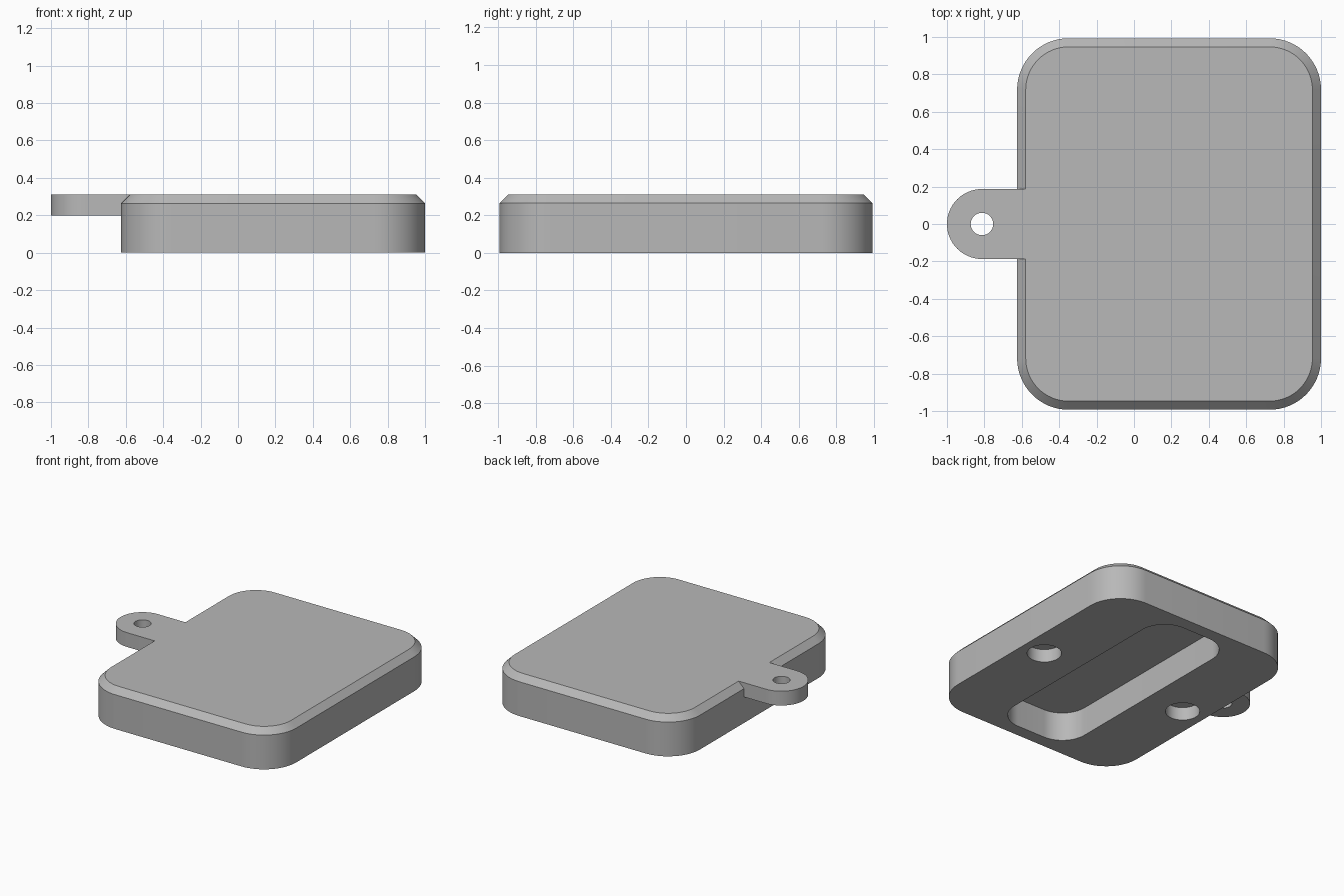
import bpy, bmesh
from math import sin, cos, pi, radians

cube = bpy.data.objects.get("Cube")
if cube:
    bpy.data.objects.remove(cube, do_unlink=True)

grey = bpy.data.materials.new("plain grey")
grey.use_nodes = True
colour = (0.48, 0.48, 0.48, 1)
grey.diffuse_color = colour
grey.node_tree.nodes["Principled BSDF"].inputs["Base Color"].default_value = colour


def arc(cx, cy, r, start, sweep, steps):
    return [(cx + r * cos(start + sweep * i / steps),
             cy + r * sin(start + sweep * i / steps)) for i in range(steps + 1)]


def rounded_rect(cx, cy, hx, hy, r):
    points = []
    for k, (sx, sy) in enumerate([(1, 1), (-1, 1), (-1, -1), (1, -1)]):
        points += arc(cx + sx * (hx - r), cy + sy * (hy - r), r, k * pi / 2, pi / 2, 16)
    return points


def circle(cx, cy, r):
    return arc(cx, cy, r, 0, 2 * pi, 48)[:-1]


def solid(name, rings):
    """Stack outlines (points, z) into a closed solid."""
    bm = bmesh.new()
    loops = [[bm.verts.new((x, y, z)) for x, y in pts] for pts, z in rings]
    bm.faces.new(loops[0][::-1])
    bm.faces.new(loops[-1])
    for low, high in zip(loops, loops[1:]):
        n = len(low)
        for i in range(n):
            j = (i + 1) % n
            bm.faces.new((low[i], low[j], high[j], high[i]))
    bmesh.ops.recalc_face_normals(bm, faces=bm.faces)
    mesh = bpy.data.meshes.new(name)
    bm.to_mesh(mesh)
    bm.free()
    mesh.materials.append(grey)
    obj = bpy.data.objects.new(name, mesh)
    bpy.context.collection.objects.link(obj)
    return obj


def activate(obj):
    bpy.ops.object.select_all(action='DESELECT')
    obj.select_set(True)
    bpy.context.view_layer.objects.active = obj


def cut(target, outline, low, high):
    cutter = solid("cutter", [(outline, low), (outline, high)])
    cutter.hide_render = True
    mod = target.modifiers.new("cut", 'BOOLEAN')
    mod.operation = 'DIFFERENCE'
    mod.solver = 'EXACT'
    mod.object = cutter
    activate(target)
    bpy.ops.object.modifier_apply(modifier=mod.name)
    bpy.data.objects.remove(cutter, do_unlink=True)


mid_x, half_x, half_y = 0.1875, 0.8125, 0.993
height, bevel, radius = 0.31, 0.046, 0.275

# Rounded block with a chamfered top rim
side = rounded_rect(mid_x, 0, half_x, half_y, radius)
top = rounded_rect(mid_x, 0, half_x - bevel, half_y - bevel, radius - bevel)
body = solid("body", [(side, 0), (side, height - bevel), (top, height)])

# Long pocket and two blind round holes in the underside
cut(body, rounded_rect(mid_x, 0, 0.318, 0.895, 0.2), -0.1, 0.22)
for s in (-1, 1):
    cut(body, circle(mid_x + s * 0.63, 0, 0.12), -0.1, 0.1)

# Hanging tab, flush with the top, with a hole through it
root = mid_x - half_x + bevel
tab_x, tab_r = -0.813, 0.187
outline = arc(tab_x, 0, tab_r, pi / 2, pi, 32) + [(root, -tab_r), (root, tab_r)]
tab = solid("hanging_tab", [(outline, 0.2), (outline, height)])
cut(tab, circle(tab_x, 0, 0.06), 0, 0.5)

for obj in (body, tab):
    activate(obj)
    bpy.ops.object.shade_smooth_by_angle(angle=radians(30))
